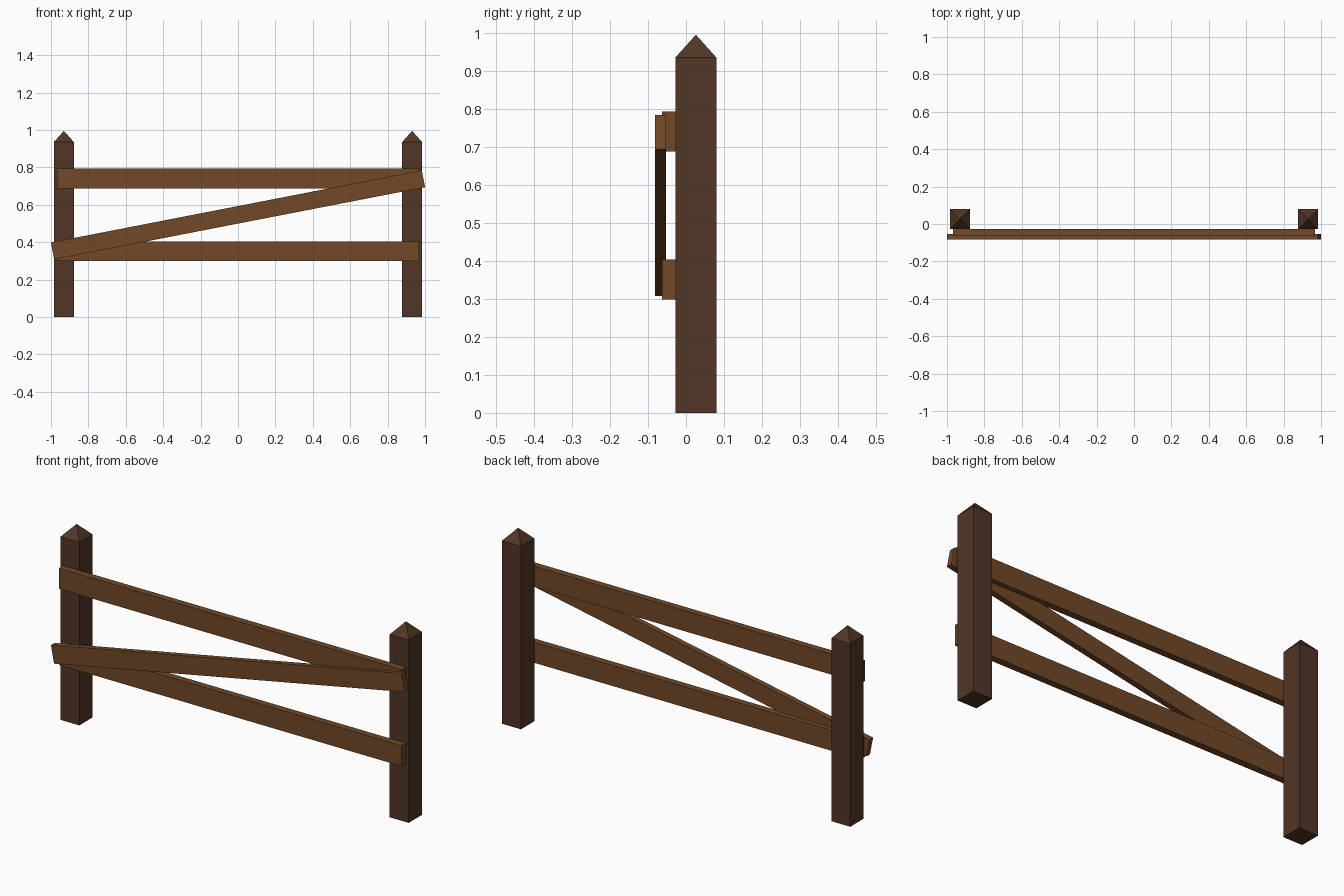
import bpy, bmesh, math
from mathutils import Matrix

if "Cube" in bpy.data.objects:
    bpy.data.objects.remove(bpy.data.objects["Cube"])


def material(name, color):
    m = bpy.data.materials.new(name)
    m.diffuse_color = color
    m.use_nodes = True
    m.node_tree.nodes["Principled BSDF"].inputs["Base Color"].default_value = m.diffuse_color
    return m


dark_wood = material("dark_wood", (0.082, 0.036, 0.019, 1))
rail_wood = material("rail_wood", (0.165, 0.066, 0.021, 1))


def finish(name, bm, mat):
    bmesh.ops.recalc_face_normals(bm, faces=bm.faces)
    mesh = bpy.data.meshes.new(name)
    bm.to_mesh(mesh)
    bm.free()
    mesh.materials.append(mat)
    ob = bpy.data.objects.new(name, mesh)
    bpy.context.collection.objects.link(ob)
    return ob


def box(size, center):
    bm = bmesh.new()
    bmesh.ops.create_cube(bm, size=1, matrix=Matrix.Translation(center) @ Matrix.Diagonal((*size, 1)))
    return bm


# Square posts with pyramid tops
def post(name, x):
    h = 0.935
    bm = box((0.107, 0.108, h), (x, 0.026, h / 2))
    top = max(bm.faces, key=lambda f: f.calc_center_median().z)
    tip = bmesh.ops.poke(bm, faces=[top])["verts"][0]
    tip.co.z = 0.995
    finish(name, bm, dark_wood)


post("left_post", -0.931)
post("right_post", 0.931)

# Horizontal rails on the front of the posts
for name, z in (("upper_rail", 0.74), ("lower_rail", 0.351)):
    finish(name, box((1.938, 0.035, 0.105), (0, -0.0455, z)), rail_wood)

# Diagonal brace in front of the rails
brace = finish("diagonal_brace", box((2.02, 0.029, 0.092), (0, 0, 0)), rail_wood)
brace.location = (0, -0.0675, 0.546)
brace.rotation_euler.y = -math.radians(11)
